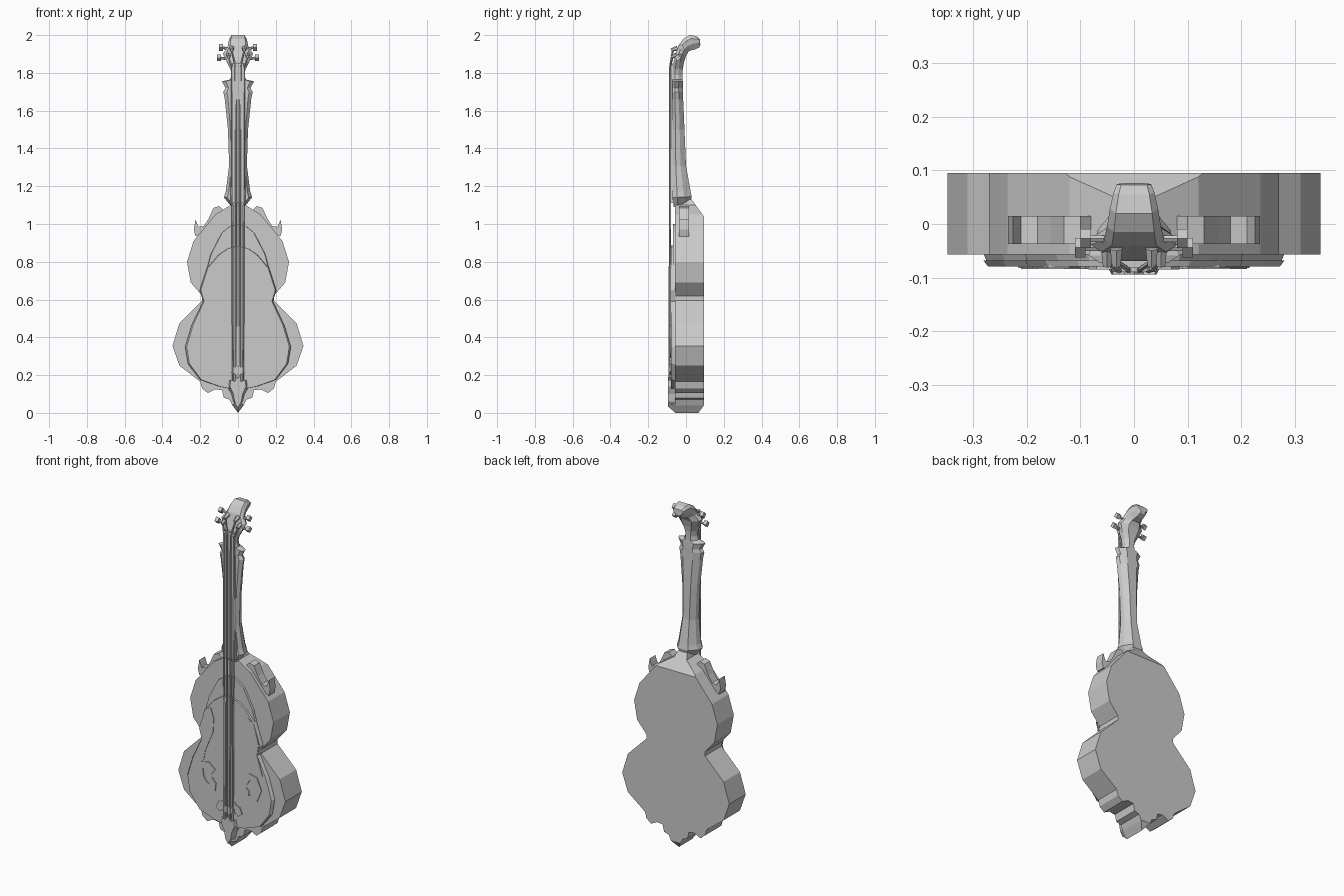
import bpy
import bmesh
from mathutils import Vector

if "Cube" in bpy.data.objects:
    bpy.data.objects.remove(bpy.data.objects["Cube"])

GREY = (0.6, 0.6, 0.6, 1)
mat = bpy.data.materials.new("plain grey")
mat.use_nodes = True
mat.diffuse_color = GREY
mat.node_tree.nodes["Principled BSDF"].inputs["Base Color"].default_value = GREY


def finish(name, bm):
    bmesh.ops.recalc_face_normals(bm, faces=bm.faces)
    mesh = bpy.data.meshes.new(name)
    bm.to_mesh(mesh)
    bm.free()
    mesh.materials.append(mat)
    obj = bpy.data.objects.new(name, mesh)
    bpy.context.scene.collection.objects.link(obj)
    return obj


def mirror(half):
    """Close a right-hand outline with its mirror image."""
    return half + [(-x, z) for x, z in reversed(half) if x > 0]


def loft(name, rings):
    """Skin a list of equal-length point rings and cap both ends."""
    bm = bmesh.new()
    loops = [[bm.verts.new(p) for p in ring] for ring in rings]
    n = len(loops[0])
    for a, b in zip(loops, loops[1:]):
        for i in range(n):
            j = (i + 1) % n
            bm.faces.new((a[i], a[j], b[j], b[i]))
    bm.faces.new(loops[0])
    bm.faces.new(loops[-1])
    return finish(name, bm)


def slab(name, outline, front, back, inset=0.0):
    """Extrude an x-z outline along y, with a slightly smaller front."""
    return loft(name, [[(x * (1 - inset), front, z) for x, z in outline],
                       [(x, back, z) for x, z in outline]])


def trim(obj, point, normal):
    bm = bmesh.new()
    bm.from_mesh(obj.data)
    cut = bmesh.ops.bisect_plane(bm, geom=bm.verts[:] + bm.edges[:] + bm.faces[:],
                                 plane_co=point, plane_no=normal, clear_outer=True)
    edges = [e for e in cut["geom_cut"] if isinstance(e, bmesh.types.BMEdge)]
    bmesh.ops.holes_fill(bm, edges=edges)
    bmesh.ops.recalc_face_normals(bm, faces=bm.faces)
    bm.to_mesh(obj.data)
    bm.free()


def rod(name, a, b, r1, r2=None, sides=6):
    a, b = Vector(a), Vector(b)
    bm = bmesh.new()
    turn = (b - a).to_track_quat("Z", "Y").to_matrix().to_4x4()
    turn.translation = (a + b) / 2
    bmesh.ops.create_cone(bm, cap_ends=True, segments=sides, radius1=r1,
                          radius2=r1 if r2 is None else r2,
                          depth=(b - a).length, matrix=turn)
    return finish(name, bm)


# Body with scalloped lower edge and bevelled back ends
body = slab("body", mirror([
    (0, 0), (.03, .04), (.045, .07), (.075, .08), (.085, .12), (.12, .125),
    (.16, .105), (.19, .13), (.2, .165), (.31, .25), (.347, .355), (.31, .475),
    (.19, .595), (.19, .62), (.25, .69), (.27, .8), (.235, .91), (.12, 1.05),
    (.04, 1.1), (.03, 1.13), (0, 1.13)]), -.057, .095)
trim(body, (0, .095, 1.04), (0, .09, .065))
trim(body, (0, .095, .04), (0, .04, -.03))

# Raised top plates: a tall arch with a lower arch over it
hips = [(0, .12), (.1, .14), (.2, .175), (.265, .26), (.28, .35), (.245, .465),
        (.185, .59), (.203, .65), (.165, .765)]
slab("arched_plate", mirror(hips + [(.145, .84), (.085, .955), (.04, .99), (0, 1.0)]),
     -.069, -.055, .02)
slab("sound_board", mirror(hips + [(.105, .835), (.055, .87), (0, .885)]),
     -.079, -.068, .03)

# Paired ornaments
SCROLL = [(.09, .435), (.13, .47), (.18, .46), (.21, .39), (.18, .315), (.14, .29),
          (.09, .31), (.085, .355), (.11, .385), (.13, .365), (.125, .34), (.145, .35),
          (.165, .38), (.17, .42), (.135, .435), (.115, .4)]
WAIST = [(.16, .77), (.12, .79), (.1, .73), (.105, .65), (.155, .53),
         (.165, .475), (.215, .475), (.18, .59), (.19, .65)]
EAR = [(.05, 1.05), (.075, 1.07), (.1, 1.095), (.13, 1.085), (.155, 1.03), (.18, .99),
       (.21, .985), (.225, 1.025), (.234, .97), (.225, .935), (.2, .945), (.15, .96)]
FLARE = [(.03, .225), (.06, .2), (.085, .22), (.07, .255), (.045, .265), (.03, .28)]
for side, s in (("left", 1), ("right", -1)):
    for part, shape, front, back in (("scroll", SCROLL, -.084, -.077),
                                     ("waist_panel", WAIST, -.082, -.077),
                                     ("shoulder_horn", EAR, -.037, .015),
                                     ("bridge_foot", FLARE, -.085, -.077)):
        slab(f"{side}_{part}", [(x * s, z) for x, z in shape], front, back)

# Neck and curled head: half width, front y/z, back y/z
neck = [(.04, -.065, 1.09, .025, 1.12), (.075, -.072, 1.14, .03, 1.145),
        (.065, -.072, 1.17, .025, 1.17), (.047, -.072, 1.31, 0, 1.31),
        (.053, -.072, 1.5, -.008, 1.5), (.07, -.072, 1.66, -.015, 1.66),
        (.078, -.072, 1.7, -.016, 1.7), (.066, -.072, 1.72, -.016, 1.72),
        (.085, -.072, 1.755, -.017, 1.755), (.042, -.072, 1.765, -.018, 1.765),
        (.034, -.072, 1.79, -.018, 1.79), (.04, -.07, 1.82, -.017, 1.82),
        (.06, -.065, 1.86, -.012, 1.85), (.08, -.052, 1.905, 0, 1.89),
        (.055, -.04, 1.945, .015, 1.915), (.05, -.015, 1.98, .03, 1.92),
        (.045, .02, 2.0, .05, 1.925), (.038, .055, 1.995, .07, 1.935),
        (.032, .073, 1.98, .076, 1.95)]
rings = []
for w, yf, zf, yb, zb in neck:
    f, b = Vector((0, yf, zf)), Vector((0, yb, zb))
    rings.append([f.lerp(b, t) + Vector((w * k, 0, 0)) for k, t in
                  ((-.75, 0), (.75, 0), (1, .25), (.9, .6), (.45, 1),
                   (-.45, 1), (-.9, .6), (-1, .25))])
loft("neck_and_head", rings)

# Fingerboard
slab("fingerboard", mirror([(0, 1.11), (.042, 1.11), (.032, 1.85), (0, 1.85)]),
     -.081, -.068, .1)

# Tailpiece, with a raised point over the lower edge
slab("tailpiece", mirror([(0, .03), (.025, .06), (.035, .1), (.06, .14), (.055, .175),
                          (.025, .165), (0, .19)]), -.094, -.055, .3)
loft("end_tip", [[(x, -.057, z) for x, z in mirror([(0, 0), (.03, .04), (0, .06)])],
                 [(x * .6, -.09, z + .03) for x, z in mirror([(0, 0), (.03, .02), (0, .03)])]])
slab("bridge", mirror([(0, .2), (.04, .215), (.035, .24), (0, .245)]), -.089, -.075)

# Strings, their posts and the tuning pegs
for i, (x, px, pz) in enumerate(((-.033, -.05, 1.885), (-.012, -.033, 1.92),
                                 (.012, .033, 1.92), (.033, .05, 1.885))):
    rod(f"string_{i + 1}", (x * .8, -.087, .13), (x, -.084, 1.835), .0055, sides=5)
    rod(f"string_end_{i + 1}", (x, -.084, 1.835), (px, -.07, pz), .005, sides=5)
    rod(f"string_post_{i + 1}", (px, -.045, pz + .012), (px, -.078, pz), .013, .009)
for side, s in (("left", 1), ("right", -1)):
    for level, x, y, z in (("upper", .09, -.027, 1.935), ("lower", .1, -.044, 1.88)):
        rod(f"{side}_{level}_peg", (s * .03, y, z - .01), (s * x, y, z), .007)
        rod(f"{side}_{level}_peg_key", (s * (x - .01), y, z), (s * (x + .01), y, z),
            .018, sides=4)
